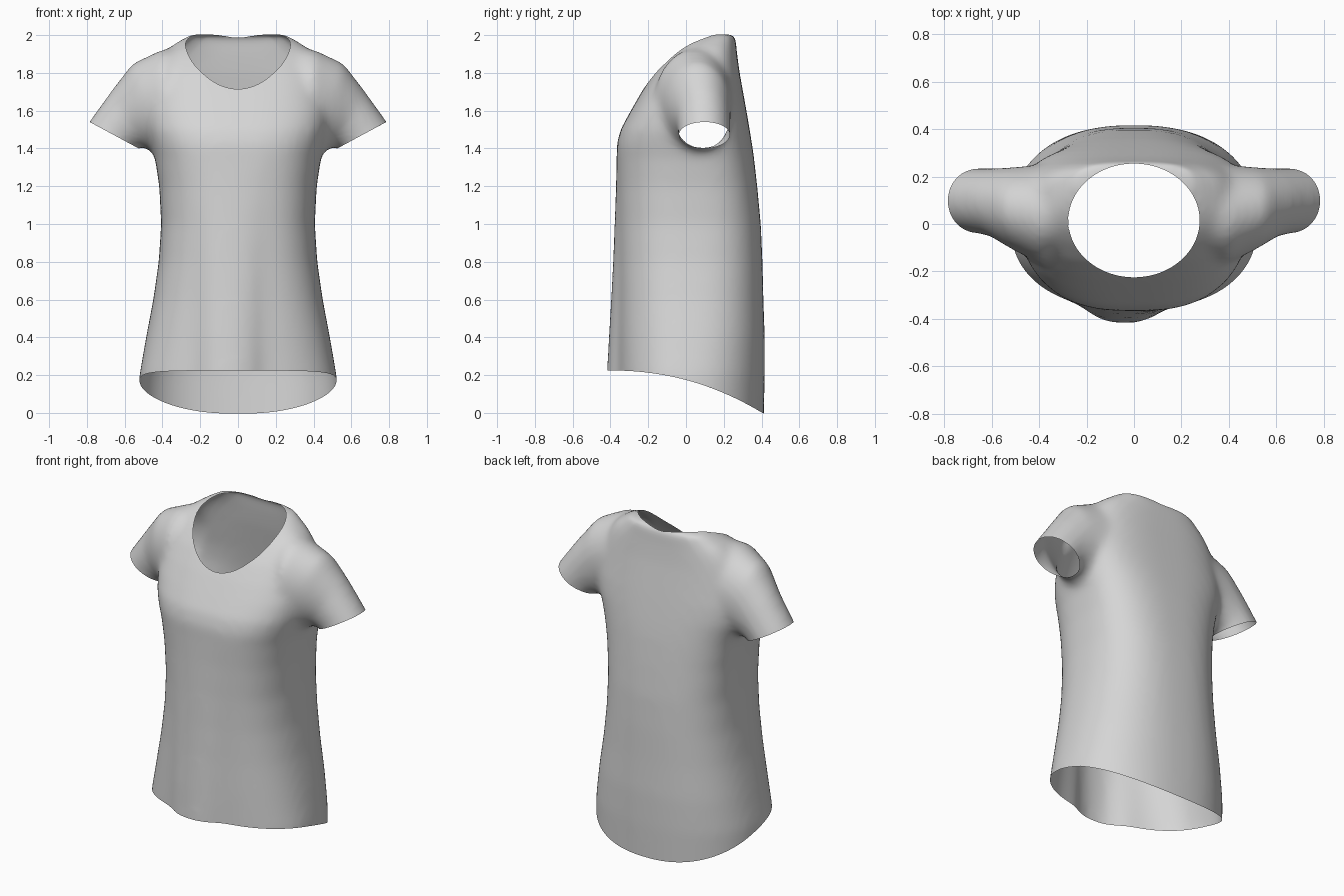
import bpy
import bmesh
import math
from mathutils import Vector

cube = bpy.data.objects.get("Cube")
if cube:
    bpy.data.objects.remove(cube, do_unlink=True)

STEPS = 64


def signed_power(value, power):
    return math.copysign(abs(value) ** power, value)


def loft(bm, rings):
    """Closed solid through a list of rings with equal point counts."""
    loops = [[bm.verts.new(p) for p in ring] for ring in rings]
    for low, high in zip(loops, loops[1:]):
        for i in range(STEPS):
            j = (i + 1) % STEPS
            bm.faces.new((low[i], low[j], high[j], high[i]))
    bm.faces.new(loops[0][::-1])
    bm.faces.new(loops[-1])


def torso_ring(z, width, front, back, middle):
    """Rounded section, boxier towards the chest, with its own front and back depth."""
    points = []
    power = 0.87 - 0.1 * z
    for i in range(STEPS):
        angle = math.tau * i / STEPS
        x = width * signed_power(math.cos(angle), power)
        side = signed_power(math.sin(angle), power)
        y = middle + side * (back - middle if side > 0 else middle - front)
        # soft vertical fold hanging from the chest
        if side < 0:
            drop = max(0, 1 - z / 1.35)
            y += 0.07 * side * drop * math.exp(-((x + 0.05) / 0.15) ** 4)
        points.append((x, y, z))
    return points


def sleeve_ring(sign, top, bottom, front, back):
    """Oval section spanning a top and a bottom point (x, z)."""
    high = Vector((sign * top[0], 0, top[1]))
    low = Vector((sign * bottom[0], 0, bottom[1]))
    centre = (high + low) / 2 + Vector((0, (front + back) / 2, 0))
    points = []
    for i in range(STEPS):
        angle = math.tau * i / STEPS
        depth = Vector((0, (back - front) / 2 * math.sin(angle), 0))
        points.append(centre + (high - low) / 2 * math.cos(angle) + depth)
    return points


def cut(bm, outside):
    """Trim the surface cleanly where outside(point) is positive."""
    bmesh.ops.triangulate(bm, faces=bm.faces[:])
    value = {v: outside(v.co) or 1e-9 for v in bm.verts}
    for edge in bm.edges[:]:
        a, b = edge.verts
        if value[a] * value[b] < 0:
            point = a.co.lerp(b.co, value[a] / (value[a] - value[b]))
            vert = bmesh.utils.edge_split(edge, a, 0.5)[1]
            vert.co = point
            value[vert] = 0
    for face in bm.faces[:]:
        ends = [v for v in face.verts if value[v] == 0]
        if len(ends) == 2:
            bmesh.utils.face_split(face, ends[0], ends[1])
    dead = [f for f in bm.faces if sum(value[v] for v in f.verts) > 0]
    bmesh.ops.delete(bm, geom=dead, context='FACES')


# Torso levels: height, half width, front, back, widest line
torso = [
    (-0.1, 0.53, -0.36, 0.41, 0.0),
    (0.2, 0.522, -0.36, 0.417, 0.0),
    (0.4, 0.487, -0.36, 0.417, 0.02),
    (0.6, 0.449, -0.358, 0.41, 0.03),
    (0.8, 0.42, -0.358, 0.405, 0.04),
    (1.0, 0.407, -0.36, 0.396, 0.05),
    (1.2, 0.417, -0.363, 0.377, 0.06),
    (1.35, 0.44, -0.367, 0.36, 0.07),
    (1.42, 0.46, -0.367, 0.35, 0.07),
    (1.5, 0.485, -0.347, 0.337, 0.08),
    (1.6, 0.495, -0.292, 0.32, 0.08),
    (1.7, 0.475, -0.235, 0.302, 0.08),
    (1.8, 0.45, -0.17, 0.284, 0.09),
    (1.88, 0.41, -0.1, 0.273, 0.1),
    (1.93, 0.37, -0.045, 0.267, 0.1),
    (1.97, 0.31, 0.02, 0.264, 0.12),
    (2.005, 0.25, 0.12, 0.264, 0.17),
]

# Sleeve sections: top point, bottom point, front, back
sleeve = [
    ((0.2, 1.94), (0.2, 1.4), -0.1, 0.25),
    ((0.4, 1.925), (0.38, 1.38), -0.17, 0.25),
    ((0.56, 1.85), (0.45, 1.38), -0.11, 0.24),
    ((0.675, 1.7), (0.5, 1.405), -0.055, 0.235),
    ((0.79, 1.54), (0.532, 1.405), -0.038, 0.235),
    ((0.855, 1.43), (0.6, 1.3), -0.038, 0.235),
]

# Solid blank of torso and both sleeves
bm = bmesh.new()
loft(bm, [torso_ring(*level) for level in torso])
for sign in (-1, 1):
    loft(bm, [sleeve_ring(sign, *section) for section in sleeve])
bmesh.ops.recalc_face_normals(bm, faces=bm.faces[:])
mesh = bpy.data.meshes.new("shirt")
bm.to_mesh(mesh)
bm.free()
shirt = bpy.data.objects.new("shirt", mesh)
bpy.context.scene.collection.objects.link(shirt)

# Fuse the parts into one soft skin
remesh = shirt.modifiers.new("fuse", 'REMESH')
remesh.mode = 'VOXEL'
remesh.voxel_size = 0.018
smooth = shirt.modifiers.new("soften", 'SMOOTH')
smooth.factor = 0.5
smooth.iterations = 22
fused = shirt.evaluated_get(bpy.context.evaluated_depsgraph_get())
bm = bmesh.new()
bm.from_mesh(fused.to_mesh())
fused.to_mesh_clear()
shirt.modifiers.clear()


# Openings: hem dipping at the back, scooped neck, slanted cuffs
def below_hem(p):
    return 0.225 - 0.345 * max(0, p.y + 0.42) ** 2.21 - p.z


def inside_neck(p):
    radius = math.hypot(p.x / 0.277, (p.y - 0.015) / 0.24)
    return min(1 - radius, p.z - 1.5)


def beyond_cuff(p):
    plane = 0.475 * (abs(p.x) - 0.785) - 0.88 * (p.z - 1.54)
    return min(plane, abs(p.x) - 0.51, p.z - 1)


for opening in (below_hem, inside_neck, beyond_cuff):
    cut(bm, opening)
bmesh.ops.remove_doubles(bm, verts=bm.verts[:], dist=0.003)
for face in bm.faces:
    face.smooth = True
bm.to_mesh(mesh)
bm.free()

# Plain cloth
cloth = bpy.data.materials.new("light grey cloth")
cloth.use_nodes = True
colour = (0.67, 0.67, 0.67, 1)
cloth.diffuse_color = colour
cloth.node_tree.nodes["Principled BSDF"].inputs["Base Color"].default_value = colour
mesh.materials.clear()
mesh.materials.append(cloth)
